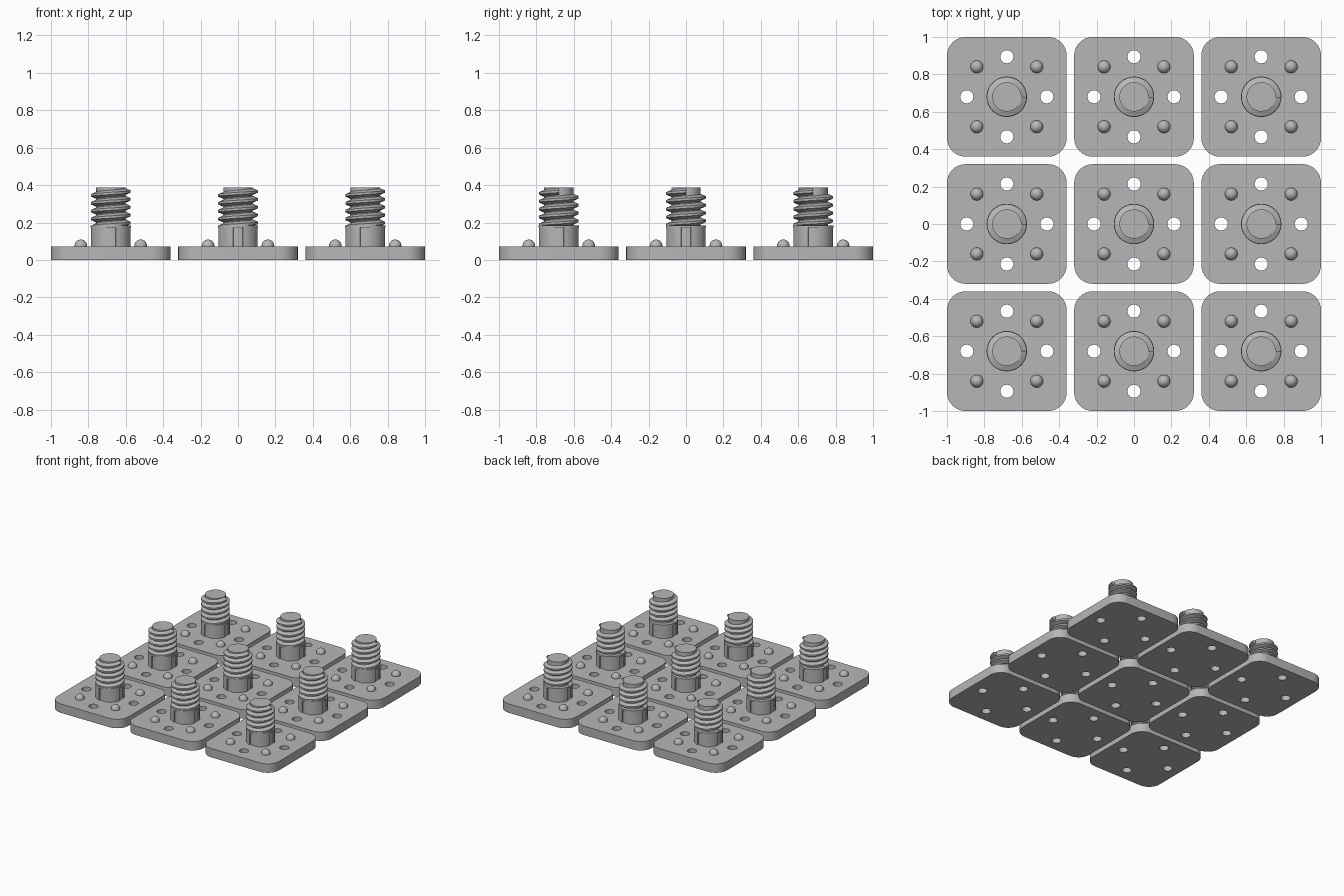
import bpy, bmesh, math
from math import cos, sin, pi, tau

if "Cube" in bpy.data.objects:
    bpy.data.objects.remove(bpy.data.objects["Cube"])

PITCH = 0.68        # spacing of the tiles
HALF = 0.32         # half width of a plate
THICK = 0.073       # plate thickness

grey = bpy.data.materials.new("grey plastic")
grey.diffuse_color = (0.47, 0.47, 0.47, 1)
grey.use_nodes = True
grey.node_tree.nodes["Principled BSDF"].inputs["Base Color"].default_value = grey.diffuse_color


def finish(bm, name, smooth=True):
    bmesh.ops.recalc_face_normals(bm, faces=bm.faces)
    me = bpy.data.meshes.new(name)
    bm.to_mesh(me)
    bm.free()
    me.materials.append(grey)
    if smooth:
        me.shade_smooth()
        me.set_sharp_from_angle(angle=math.radians(35))
    return me


def circle(cx, cy, r, n):
    return [(cx + r * cos(tau * i / n), cy + r * sin(tau * i / n)) for i in range(n)]


def plate_mesh():
    # rounded square outline with four round holes, extruded by a filled curve
    rad, steps = 0.1, 8
    outline = []
    for k, (sx, sy) in enumerate([(1, 1), (-1, 1), (-1, -1), (1, -1)]):
        for i in range(steps + 1):
            a = k * pi / 2 + i / steps * pi / 2
            outline.append((sx * (HALF - rad) + rad * cos(a), sy * (HALF - rad) + rad * sin(a)))
    loops = [outline] + [circle(0.214 * cos(k * pi / 2), 0.214 * sin(k * pi / 2), 0.035, 32) for k in range(4)]
    cu = bpy.data.curves.new("plate_outline", 'CURVE')
    cu.dimensions, cu.fill_mode, cu.extrude = '2D', 'BOTH', THICK / 2
    for pts in loops:
        sp = cu.splines.new('POLY')
        sp.points.add(len(pts) - 1)
        for p, (x, y) in zip(sp.points, pts):
            p.co = (x, y, 0, 1)
        sp.use_cyclic_u = True
    ob = bpy.data.objects.new("plate_outline", cu)
    bpy.context.collection.objects.link(ob)
    bpy.context.view_layer.update()
    me = bpy.data.meshes.new_from_object(ob.evaluated_get(bpy.context.evaluated_depsgraph_get()))
    bpy.data.objects.remove(ob)
    bm = bmesh.new()
    bm.from_mesh(me)
    bmesh.ops.remove_doubles(bm, verts=bm.verts, dist=1e-5)
    bmesh.ops.translate(bm, verts=bm.verts, vec=(0, 0, THICK / 2))
    return finish(bm, "plate")


def studs_mesh():
    # four small half-round studs
    bm = bmesh.new()
    for sx in (-1, 1):
        for sy in (-1, 1):
            new = bmesh.ops.create_uvsphere(bm, u_segments=24, v_segments=16, radius=0.034)
            bmesh.ops.translate(bm, verts=new["verts"], vec=(sx * 0.16, sy * 0.16, 0.075))
    bmesh.ops.bisect_plane(bm, geom=bm.verts[:] + bm.edges[:] + bm.faces[:], plane_co=(0, 0, THICK - 0.01),
                           plane_no=(0, 0, 1), clear_inner=True)
    return finish(bm, "studs")


def prism(bm, pts, z0, z1):
    lo = [bm.verts.new((x, y, z0)) for x, y in pts]
    hi = [bm.verts.new((x, y, z1)) for x, y in pts]
    n = len(pts)
    for i in range(n):
        bm.faces.new((lo[i], lo[(i + 1) % n], hi[(i + 1) % n], hi[i]))
    bm.faces.new(lo[::-1])
    bm.faces.new(hi)


def collar_mesh():
    # collar with four shallow grooves, closed by a plain rim
    pts = []
    for k in range(4):
        mid = k * pi / 2
        pts += [(0.1 * cos(mid + a), 0.1 * sin(mid + a)) for a in (-0.25, -0.12, 0, 0.12, 0.25)]
        for i in range(13):
            a = mid + 0.25 + i / 12 * (pi / 2 - 0.5)
            pts.append((0.108 * cos(a), 0.108 * sin(a)))
    bm = bmesh.new()
    prism(bm, pts, THICK - 0.01, 0.172)
    prism(bm, circle(0, 0, 0.108, 64), 0.172, 0.185)
    return finish(bm, "collar")


def core_mesh():
    bm = bmesh.new()
    prism(bm, circle(0, 0, 0.078, 64), 0.17, 0.387)
    return finish(bm, "core")


def thread_mesh():
    # right-handed helical ridge ending on the +x side
    profile = [(0.074, -0.02), (0.106, -0.006), (0.106, 0.006), (0.074, 0.02)]
    lead, turns, seg, top = 0.042, 4.5, 48, 0.366
    bm = bmesh.new()
    rings = []
    count = int(turns * seg)
    for i in range(count + 1):
        a = tau * (i - count) / seg
        z = top + lead * a / tau
        rings.append([bm.verts.new((r * cos(a), r * sin(a), z + dz)) for r, dz in profile])
    for p, q in zip(rings, rings[1:]):
        for j in range(4):
            bm.faces.new((p[j], p[(j + 1) % 4], q[(j + 1) % 4], q[j]))
    bm.faces.new(rings[0])
    bm.faces.new(rings[-1][::-1])
    return finish(bm, "thread")


# repeat the tile in a three by three grid
parts = [plate_mesh(), studs_mesh(), collar_mesh(), core_mesh(), thread_mesh()]
for row in range(3):
    for col in range(3):
        for me in parts:
            ob = bpy.data.objects.new(f"{me.name}_{row + 1}_{col + 1}", me)
            ob.location = ((col - 1) * PITCH, (row - 1) * PITCH, 0)
            bpy.context.collection.objects.link(ob)
